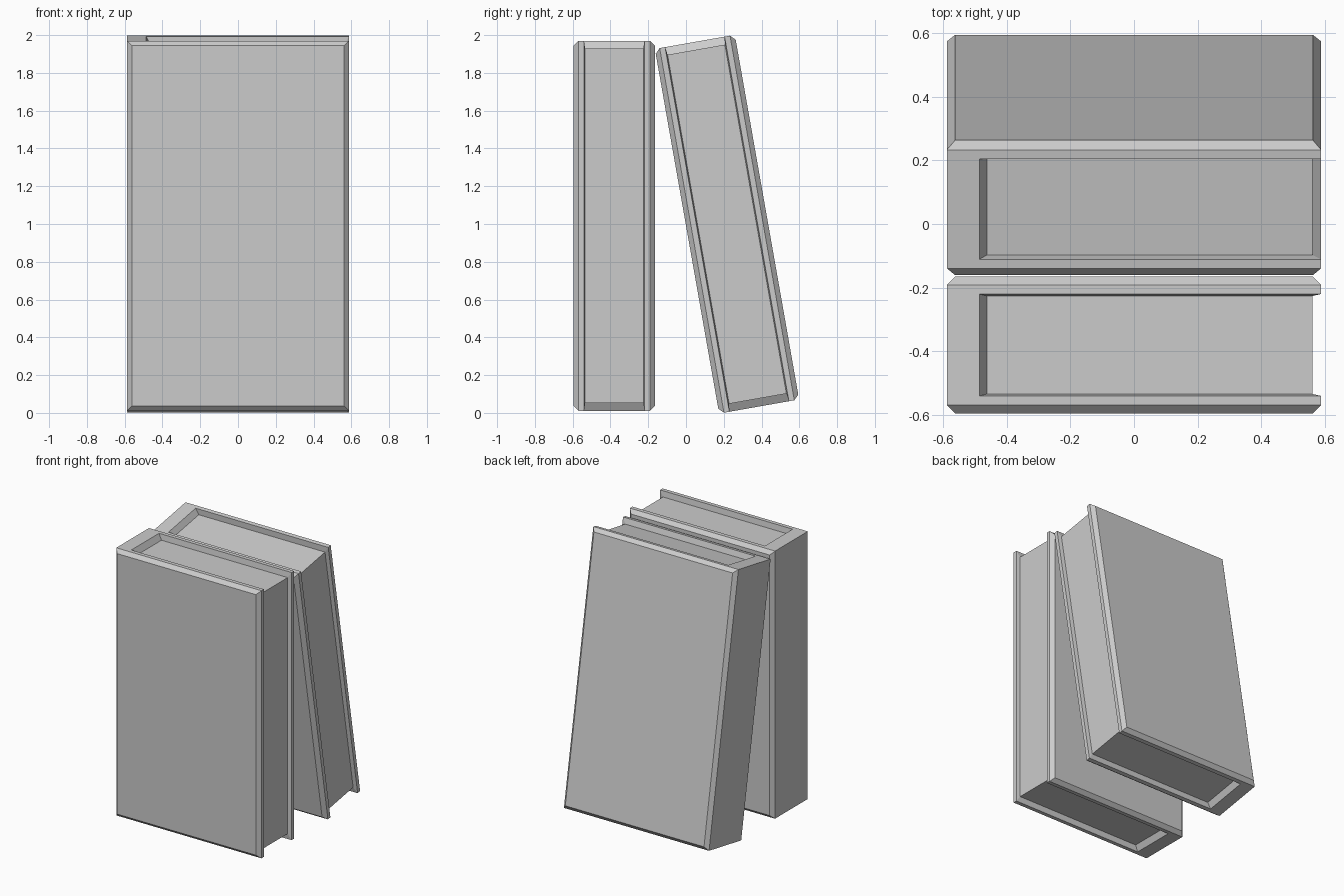
import bpy, bmesh, math

if "Cube" in bpy.data.objects:
    bpy.data.objects.remove(bpy.data.objects["Cube"])

X, H = 0.588, 0.98            # half width and half height of a book
OUT, RIM, IN, PAGE = 0.215, 0.189, 0.16, 0.154   # distances from the mid-plane


def rect_y(x0, x1, h, y):
    return [(x, y, z) for x in (x0, x1) for z in (-h, h)]


def rect_x(x, y, h):
    return [(x, sy * y, z) for sy in (-1, 1) for z in (-h, h)]


def hull(name, points, loc, tilt):
    """Convex solid through a few cross-sections."""
    bm = bmesh.new()
    for p in points:
        bm.verts.new(p)
    bmesh.ops.convex_hull(bm, input=bm.verts[:])
    bmesh.ops.dissolve_limit(bm, angle_limit=0.002, verts=bm.verts[:], edges=bm.edges[:])
    bmesh.ops.recalc_face_normals(bm, faces=bm.faces[:])
    me = bpy.data.meshes.new(name)
    bm.to_mesh(me)
    bm.free()
    ob = bpy.data.objects.new(name, me)
    bpy.context.collection.objects.link(ob)
    ob.location = loc
    ob.rotation_euler.x = tilt
    return ob


def book(prefix, loc, tilt):
    # Chamfered cover boards, mirrored across the page block
    for side, s in (("front", -1), ("back", 1)):
        hull(f"{prefix}_{side}_cover",
             rect_y(-X + 0.026, X - 0.026, H - 0.026, s * OUT)
             + rect_y(-X, X, H, s * RIM)
             + rect_y(-X, X, H, s * IN)
             + rect_y(-0.46, X - 0.027, H - 0.042, s * PAGE), loc, tilt)
    # Thick spine with an inner slope down to the pages
    hull(f"{prefix}_spine",
         rect_x(-X, IN, H) + rect_x(-0.486, IN, H) + rect_x(-0.462, IN, H - 0.042),
         loc, tilt)
    # Recessed page block
    hull(f"{prefix}_pages",
         rect_x(-0.47, PAGE + 0.002, H - 0.042) + rect_x(X - 0.027, PAGE + 0.002, H - 0.042),
         loc, tilt)


book("upright_book", (0, -0.38, 0.99), 0)
book("leaning_book", (0, 0.217, 0.999), math.radians(10))
